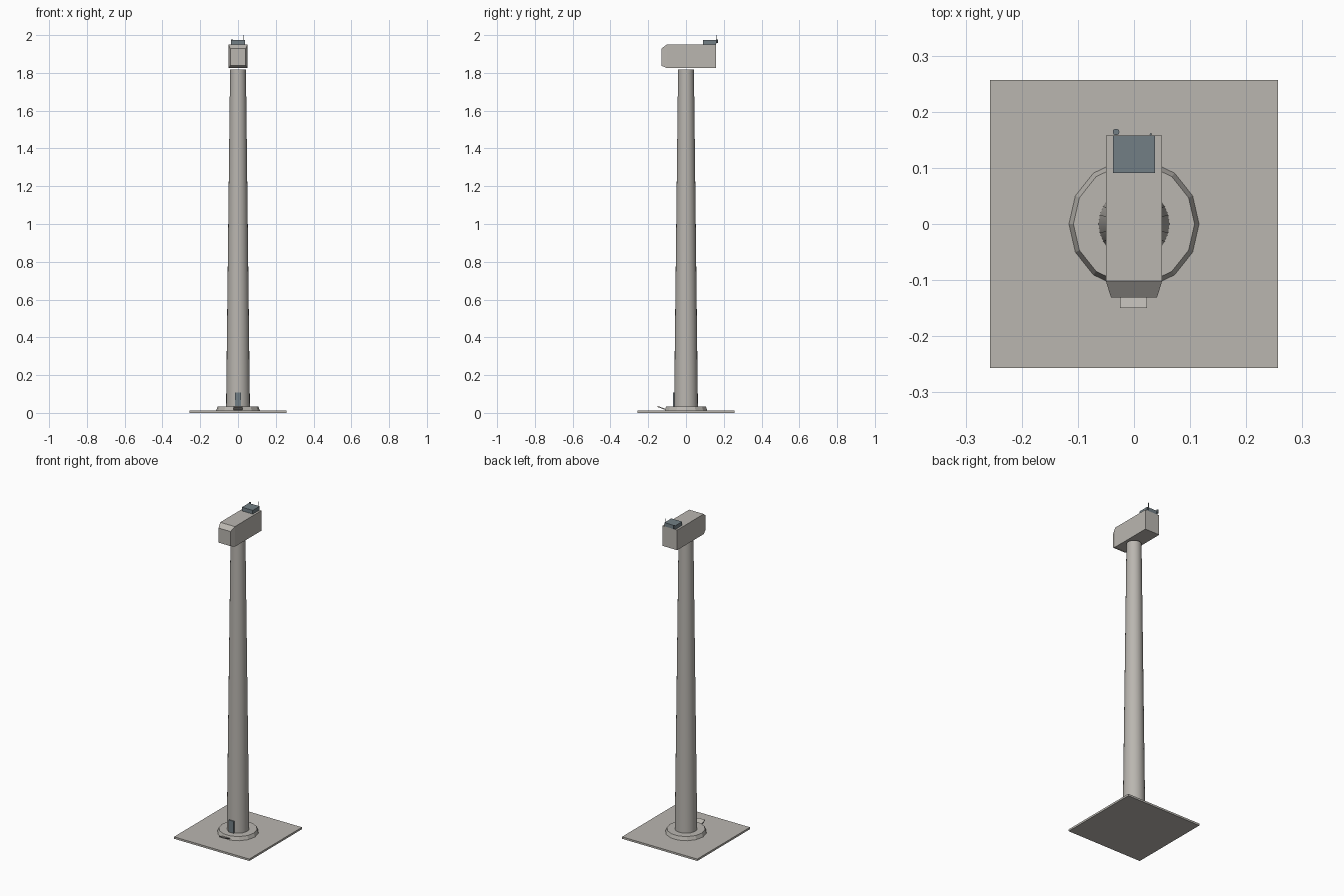
import bpy, bmesh, math

if "Cube" in bpy.data.objects:
    bpy.data.objects.remove(bpy.data.objects["Cube"])


def material(name, rgb):
    m = bpy.data.materials.new(name)
    m.diffuse_color = (*rgb, 1)
    m.use_nodes = True
    m.node_tree.nodes["Principled BSDF"].inputs["Base Color"].default_value = m.diffuse_color
    return m


GREY = material("warm grey", (0.49, 0.468, 0.434))
BLUE = material("blue grey", (0.171, 0.212, 0.235))


def loft(name, rings, mat, smooth=False):
    """Skin a stack of equal-length point rings and cap both ends."""
    bm = bmesh.new()
    rows = [[bm.verts.new(p) for p in ring] for ring in rings]
    n = len(rows[0])
    for a, b in zip(rows, rows[1:]):
        for i in range(n):
            j = (i + 1) % n
            bm.faces.new((a[i], a[j], b[j], b[i]))
    bm.faces.new(rows[0][::-1])
    bm.faces.new(rows[-1])
    bmesh.ops.recalc_face_normals(bm, faces=bm.faces)
    mesh = bpy.data.meshes.new(name)
    bm.to_mesh(mesh)
    bm.free()
    mesh.materials.append(mat)
    ob = bpy.data.objects.new(name, mesh)
    bpy.context.collection.objects.link(ob)
    if smooth:
        bpy.context.view_layer.objects.active = ob
        ob.select_set(True)
        bpy.ops.object.shade_smooth_by_angle(angle=math.radians(40))
        ob.select_set(False)
    return ob


def circle(r, z, n, x=0, y=0):
    return [(x + r * math.cos(math.tau * i / n), y + r * math.sin(math.tau * i / n), z)
            for i in range(n)]


def rect_xy(x0, x1, y0, y1, z):
    return [(x0, y0, z), (x1, y0, z), (x1, y1, z), (x0, y1, z)]


def rect_xz(hx, z0, z1, y):
    return [(-hx, y, z0), (hx, y, z0), (hx, y, z1), (-hx, y, z1)]


def box(name, x0, x1, y0, y1, z0, z1, mat):
    return loft(name, [rect_xy(x0, x1, y0, y1, z) for z in (z0, z1)], mat)


# Base: square plate and tapered 14-sided collar
box("base_plate", -0.257, 0.257, -0.257, 0.257, 0, 0.012, GREY)
loft("base_collar", [circle(0.116, 0.012, 14), circle(0.108, 0.034, 14)], GREY)

# Tapered pole
loft("pole", [circle(0.063, 0.034, 24), circle(0.042, 1.818, 24)], GREY, smooth=True)

# Service hatch on the front of the pole and sloping tray below it
box("hatch", -0.017, 0.017, -0.068, -0.045, 0.034, 0.108, BLUE)
loft("tray", [[(x, -0.15, 0.031), (x, -0.105, 0.014), (x, -0.105, 0.02), (x, -0.15, 0.037)]
              for x in (-0.025, 0.023)], GREY)

# Head: long box with a narrowing front end
loft("head", [rect_xz(0.05, 1.826, 1.95, 0.158),
              rect_xz(0.05, 1.826, 1.95, -0.102),
              rect_xz(0.041, 1.838, 1.928, -0.131)], GREY)

# Receiver box on top with its knob and thin aerial
box("receiver", -0.037, 0.037, 0.091, 0.158, 1.95, 1.973, BLUE)
loft("knob", [circle(0.006, z, 10, -0.032, 0.164) for z in (1.957, 1.977)], BLUE)
loft("aerial", [circle(0.002, z, 8, 0.03, 0.16) for z in (1.955, 2.0)], BLUE)
